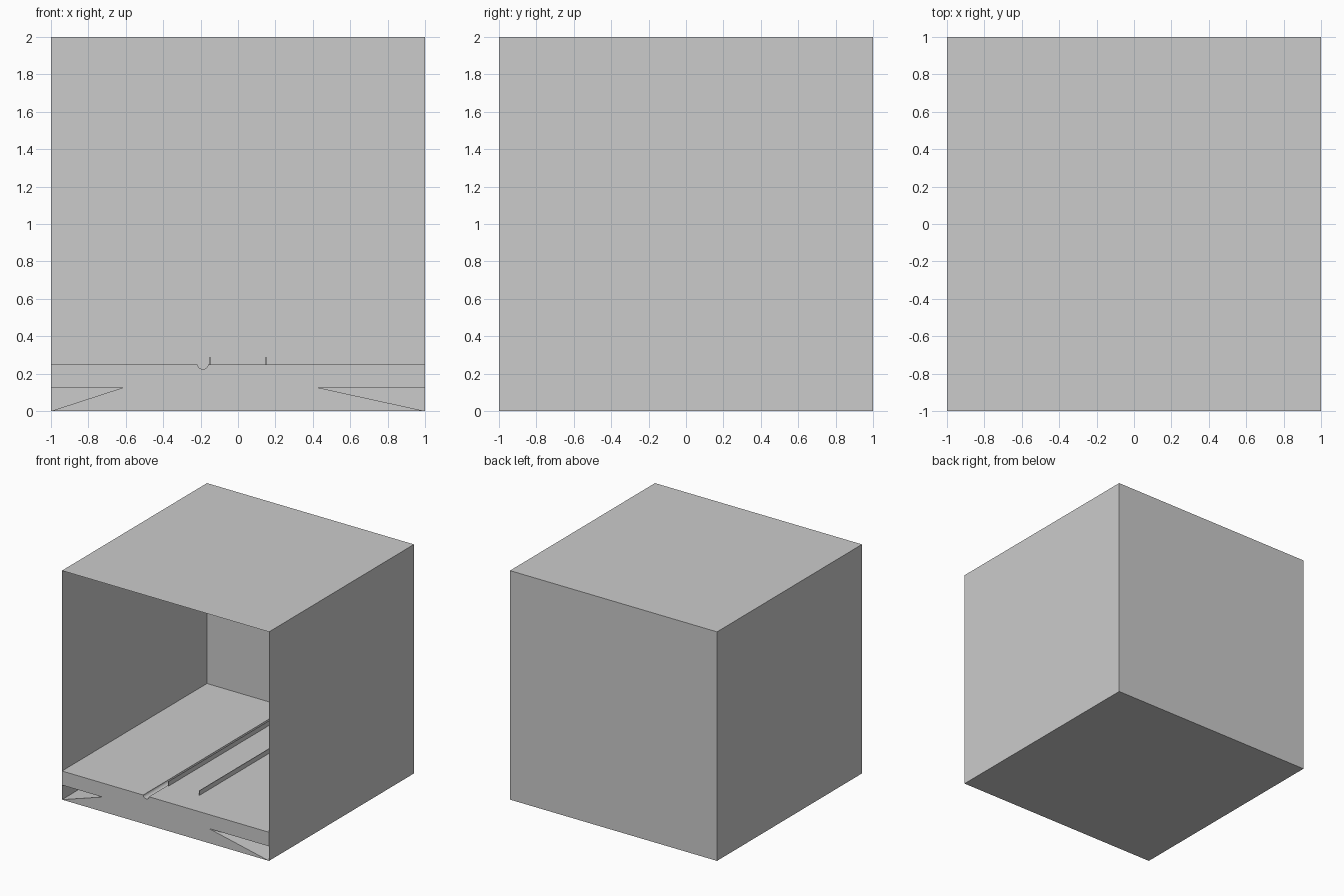
import bpy, bmesh, math

if "Cube" in bpy.data.objects:
    bpy.data.objects.remove(bpy.data.objects["Cube"])


def finish(name, bm):
    bmesh.ops.recalc_face_normals(bm, faces=bm.faces[:])
    mesh = bpy.data.meshes.new(name)
    bm.to_mesh(mesh)
    bm.free()
    obj = bpy.data.objects.new(name, mesh)
    bpy.context.collection.objects.link(obj)
    return obj


def box(name, size, centre):
    bm = bmesh.new()
    bmesh.ops.create_cube(bm, size=1)
    bmesh.ops.scale(bm, vec=size, verts=bm.verts[:])
    bmesh.ops.translate(bm, vec=centre, verts=bm.verts[:])
    return finish(name, bm)


def extrude_profile(name, points, y0, y1):
    bm = bmesh.new()
    face = bm.faces.new([bm.verts.new((x, y0, z)) for x, z in points])
    ext = bmesh.ops.extrude_face_region(bm, geom=[face], use_keep_orig=True)
    moved = [g for g in ext["geom"] if isinstance(g, bmesh.types.BMVert)]
    bmesh.ops.translate(bm, vec=(0, y1 - y0, 0), verts=moved)
    return finish(name, bm)


# Thin-walled room shell: sides, back and roof, open at the front
shell = box("room_shell", (2, 2, 2), (0, 0, 1))
bm = bmesh.new()
bm.from_mesh(shell.data)
bm.normal_update()
open_faces = [f for f in bm.faces if f.normal.y < -0.9 or f.normal.z < -0.9]
bmesh.ops.delete(bm, geom=open_faces, context='FACES')
bm.to_mesh(shell.data)
bm.free()

# Floor slab with a round gutter on top and wedge hollows at both sides
gutter = [(-0.188 + 0.028 * math.cos(a), 0.25 - 0.026 * math.sin(a))
          for a in [math.pi * i / 12 for i in range(13)]]
profile = [(-1, 0), (1, 0), (0.42, 0.127), (1, 0.127), (1, 0.25)]
profile += gutter
profile += [(-1, 0.25), (-1, 0.127), (-0.61, 0.127)]
extrude_profile("floor_slab", profile, -1, 1)

# Low rails along both sides of the lane
for side, x in (("left", -0.15), ("right", 0.15)):
    box(side + "_rail", (0.006, 1.5, 0.04), (x, 0, 0.27))
